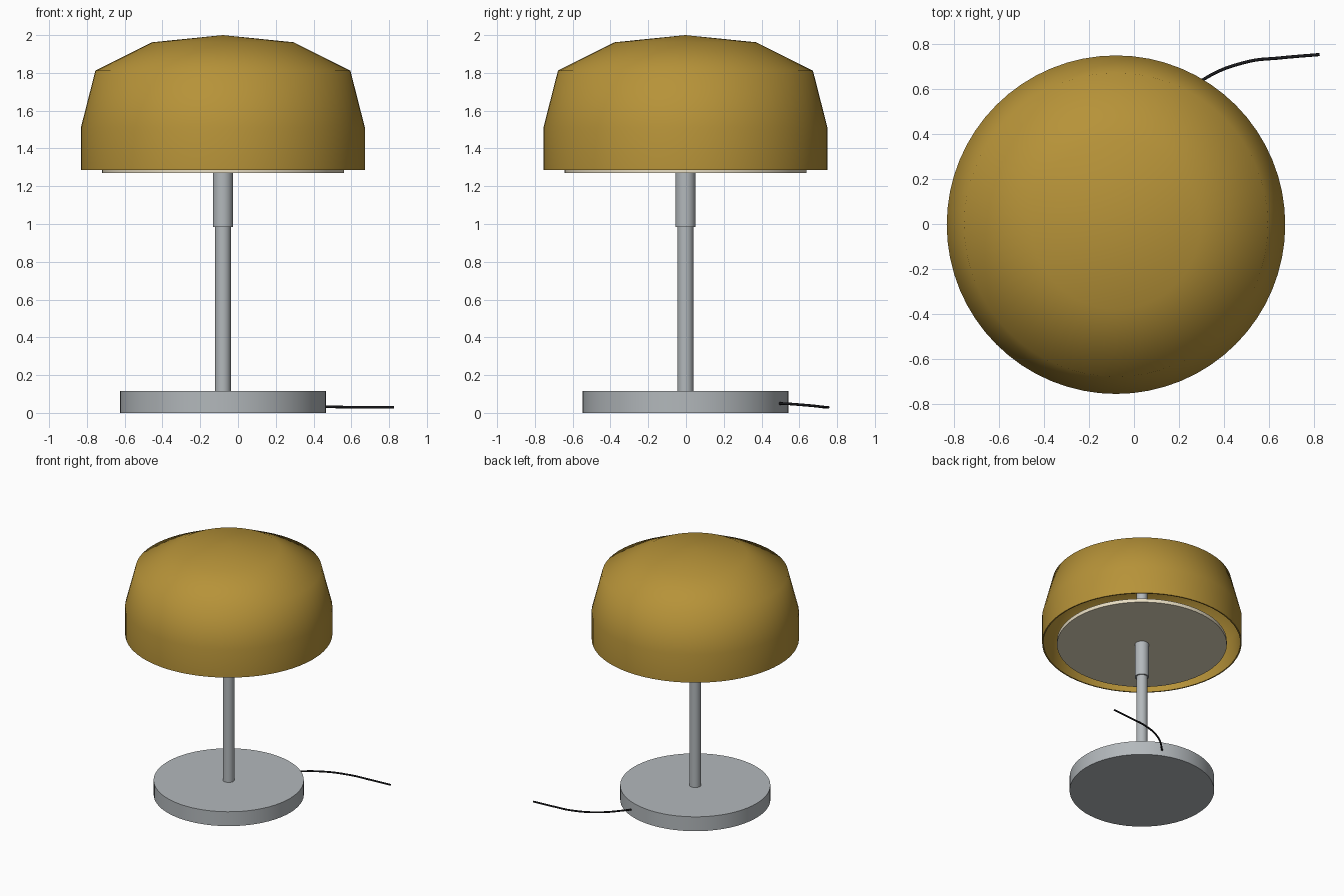
import bpy
import bmesh
from math import pi, radians
from mathutils import Vector

if "Cube" in bpy.data.objects:
    bpy.data.objects.remove(bpy.data.objects["Cube"], do_unlink=True)

AXIS = Vector((-0.08, -0.003, 0))  # centre line of the lamp


def material(name, rgb):
    mat = bpy.data.materials.new(name)
    mat.use_nodes = True
    mat.diffuse_color = (*rgb, 1)
    mat.node_tree.nodes["Principled BSDF"].inputs["Base Color"].default_value = (*rgb, 1)
    return mat


gold = material("mustard gold", (0.47, 0.29, 0.04))
metal = material("satin grey metal", (0.45, 0.48, 0.50))
cream = material("cream diffuser", (0.80, 0.72, 0.54))
black = material("black rubber", (0.01, 0.01, 0.012))


def lathe(name, profile, mat, sharp=60, steps=64):
    """Turn a profile of (radius, height) points around the lamp's centre line."""
    bm = bmesh.new()
    verts = [bm.verts.new((r, 0, z)) for r, z in profile]
    edges = [bm.edges.new(pair) for pair in zip(verts, verts[1:])]
    bmesh.ops.spin(bm, geom=verts + edges, cent=(0, 0, 0), axis=(0, 0, 1),
                   angle=2 * pi, steps=steps)
    bmesh.ops.remove_doubles(bm, verts=bm.verts, dist=0.0005)
    bmesh.ops.recalc_face_normals(bm, faces=bm.faces)
    mesh = bpy.data.meshes.new(name)
    bm.to_mesh(mesh)
    bm.free()
    obj = bpy.data.objects.new(name, mesh)
    obj.location = AXIS
    mesh.materials.append(mat)
    bpy.context.collection.objects.link(obj)
    bpy.ops.object.select_all(action="DESELECT")
    obj.select_set(True)
    bpy.context.view_layer.objects.active = obj
    bpy.ops.object.shade_smooth_by_angle(angle=radians(sharp))
    return obj


def disc(name, radius, low, high, mat, steps=64):
    return lathe(name, [(0, low), (radius, low), (radius, high), (0, high)], mat, 30, steps)


# Stand
disc("base", 0.545, 0, 0.115, metal)
disc("pole", 0.042, 0.11, 1.97, metal, 32)
disc("pole_sleeve", 0.053, 0.985, 1.30, metal, 32)

# Open domed shade: an outer profile, returned inside as a thin wall
outer = [(0, 2.0), (0.375, 1.962), (0.675, 1.812), (0.752, 1.51), (0.752, 1.285)]
inner = [(max(r - 0.01, 0), z - 0.01) for r, z in outer[:-1]]
lathe("shade", outer + [(0.742, 1.285)] + inner[::-1], gold)

# Light diffuser just below the rim of the shade
disc("diffuser", 0.64, 1.27, 1.30, cream)

# Power cable leaving the back of the base
path = [(0.11, 0.46, 0.05), (0.14, 0.495, 0.05), (0.31, 0.643, 0.04),
        (0.50, 0.72, 0.032), (0.65, 0.738, 0.03), (0.825, 0.753, 0.03)]
curve = bpy.data.curves.new("power_cable", "CURVE")
curve.dimensions = "3D"
curve.bevel_depth = 0.007
curve.bevel_resolution = 2
curve.use_fill_caps = True
spline = curve.splines.new("BEZIER")
spline.bezier_points.add(len(path) - 1)
for point, co in zip(spline.bezier_points, path):
    point.co = co
    point.handle_left_type = point.handle_right_type = "AUTO"
curve.materials.append(black)
bpy.context.collection.objects.link(bpy.data.objects.new("power_cable", curve))
